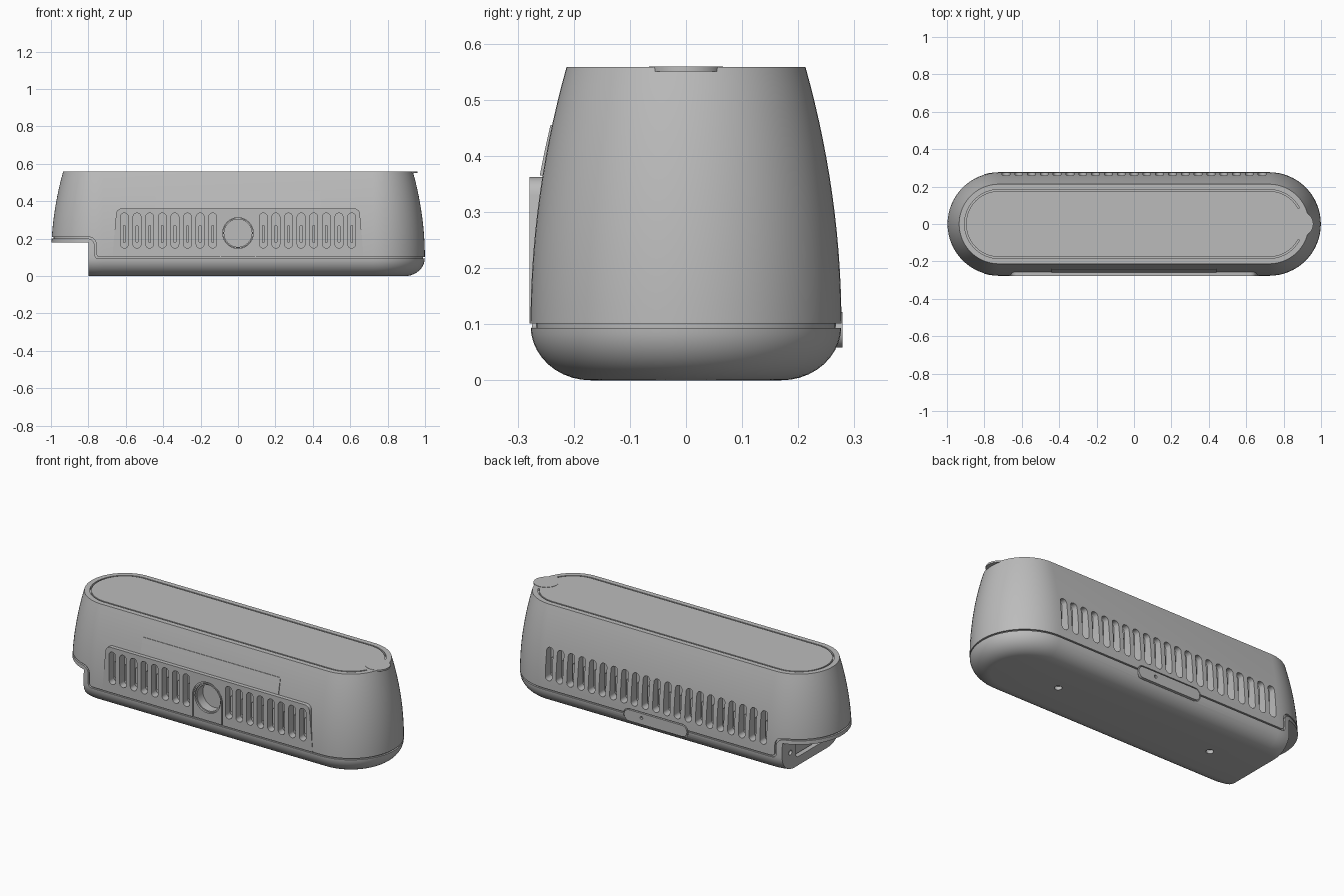
import bpy, bmesh, math
from mathutils import Vector

if "Cube" in bpy.data.objects:
    bpy.data.objects.remove(bpy.data.objects["Cube"])

CX, TOP = 0.722, 0.558          # end-cap centre and total height

grey = bpy.data.materials.new("mid_grey")
grey.diffuse_color = (0.5, 0.5, 0.5, 1)
grey.use_nodes = True
grey.node_tree.nodes["Principled BSDF"].inputs["Base Color"].default_value = grey.diffuse_color


def finish(name, bm):
    bmesh.ops.recalc_face_normals(bm, faces=bm.faces)
    me = bpy.data.meshes.new(name)
    bm.to_mesh(me)
    bm.free()
    ob = bpy.data.objects.new(name, me)
    bpy.context.collection.objects.link(ob)
    me.materials.append(grey)
    return ob


def prism(bm, pts, axis, a, b):
    """Extrude a 2D outline along x, y or z from a to b."""
    def put(p, t):
        return {"x": (t, p[0], p[1]), "y": (p[0], t, p[1]), "z": (p[0], p[1], t)}[axis]
    lo = [bm.verts.new(put(p, a)) for p in pts]
    hi = [bm.verts.new(put(p, b)) for p in pts]
    n = len(pts)
    bm.faces.new(lo)
    bm.faces.new(hi[::-1])
    for i in range(n):
        bm.faces.new((lo[i], hi[i], hi[(i + 1) % n], lo[(i + 1) % n]))


def solid(name, pts, axis, a, b):
    bm = bmesh.new()
    prism(bm, pts, axis, a, b)
    return finish(name, bm)


def arc(cx, cy, r, a0, a1, n):
    return [(cx + r * math.cos(math.radians(a0 + (a1 - a0) * i / n)),
             cy + r * math.sin(math.radians(a0 + (a1 - a0) * i / n))) for i in range(n + 1)]


def circle(cx, cy, r, n=32):
    return arc(cx, cy, r, 0, 360, n)[:-1]


def rounded(x0, x1, y0, y1, r, n=6):
    return (arc(x1 - r, y1 - r, r, 0, 90, n) + arc(x0 + r, y1 - r, r, 90, 180, n)
            + arc(x0 + r, y0 + r, r, 180, 270, n) + arc(x1 - r, y0 + r, r, 270, 360, n))


def stadium(r, n=32):
    return arc(CX, 0, r, -90, 90, n) + arc(-CX, 0, r, 90, 270, n)


def wall(z):
    """Half depth of the upper shell at a height."""
    return 0.277 - 0.064 * max(0, (z - 0.1) / 0.458) ** 2


def hull(name, inset=0.0):
    """Full pill-shaped body lofted from stadium sections."""
    prof = [(0.17 + 0.107 * math.sin(t), 0.097 * (1 - math.cos(t)))
            for t in [math.pi / 2 * i / 10 for i in range(11)]]
    prof += [(wall(z), z) for z in [0.097 + (TOP - 0.097) * i / 14 for i in range(1, 15)]]
    bm = bmesh.new()
    rings = [[bm.verts.new((x, y, z)) for x, y in stadium(r - inset)] for r, z in prof]
    for a, b in zip(rings, rings[1:]):
        for i in range(len(a)):
            j = (i + 1) % len(a)
            bm.faces.new((a[i], a[j], b[j], b[i]))
    bm.faces.new(rings[0])
    bm.faces.new(rings[-1])
    return finish(name, bm)


def boolean(ob, cutter, op="DIFFERENCE"):
    mod = ob.modifiers.new("cut", "BOOLEAN")
    mod.operation, mod.solver, mod.object = op, "EXACT", cutter
    bpy.context.view_layer.objects.active = ob
    bpy.ops.object.modifier_apply(modifier=mod.name)
    bpy.data.objects.remove(cutter)


# seam line between base and shell, stepping up around the end notch
def seam(d):
    return [(1.2, 0.097 + d)] + arc(-0.742 + d, 0.117 + d, 0.02, 270, 180, 4) + \
        arc(-0.802 + d, 0.165 + d, 0.04, 0, 90, 8) + [(-1.2, 0.205 + d)]


# upper shell
shell = hull("upper_shell")
boolean(shell, solid("c", seam(0.004) + [(-1.2, 0.7), (1.2, 0.7)], "y", -0.5, 0.5), "INTERSECT")

# lower base with the notch at its left end
base = hull("lower_base")
boolean(base, solid("c", seam(-0.004) + [(-1.2, 0.18), (-0.8, 0.18), (-0.8, -0.1), (1.2, -0.1)],
                    "y", -0.5, 0.5), "INTERSECT")

# core closing the bottom of the seam groove
core = hull("seam_core", 0.01)
boolean(core, solid("c", [(1.2, 0.06), (-0.785, 0.06), (-0.785, 0.19), (-1.2, 0.19), (-1.2, 0.225),
                          (-0.74, 0.225), (-0.72, 0.135), (1.2, 0.135)], "y", -0.5, 0.5), "INTERSECT")

# upright front panel merged into the shell
panel = [(-0.672, 0.101), (0.672, 0.101)] + arc(0.62, 0.33, 0.032, 0, 90, 6) \
    + arc(-0.62, 0.33, 0.032, 90, 180, 6)
boolean(shell, solid("c", panel, "y", -0.2785, -0.2), "UNION")

# vent slots, front and back
bm = bmesh.new()
for i in range(8):
    for s in (-1, 1):
        x = s * (0.135 + 0.0675 * i)
        prism(bm, rounded(x - 0.021, x + 0.021, 0.15, 0.337, 0.0205), "y", -0.32, -0.235)
for i in range(21):
    x = (i - 10) * 0.0685
    prism(bm, rounded(x - 0.021, x + 0.021, 0.15, 0.337, 0.0205), "y", 0.225, 0.32)
boolean(shell, finish("c", bm))

# slim ribs inside the vents
bm = bmesh.new()
for i in range(8):
    for s in (-1, 1):
        x = s * (0.135 + 0.0675 * i)
        prism(bm, rounded(x - 0.008, x + 0.008, 0.18, 0.27, 0.004, 2), "y", -0.25, -0.23)
for i in range(21):
    x = (i - 10) * 0.0685
    prism(bm, rounded(x - 0.008, x + 0.008, 0.18, 0.27, 0.004, 2), "y", 0.22, 0.24)
finish("vent_ribs", bm)

# arched lens housing: shallow recess, round bore and ring
arch = [(-0.096, 0.09), (0.096, 0.09)] + arc(0, 0.228, 0.096, 0, 180, 24)
boolean(shell, solid("c", arch, "y", -0.32, -0.272))
inner = [(-0.09, 0.103), (0.09, 0.103)] + arc(0, 0.228, 0.09, 0, 180, 24)
housing = solid("lens_housing", inner, "y", -0.278, -0.262)
boolean(housing, solid("c", circle(0, 0.23, 0.082, 40), "y", -0.32, -0.2))
boolean(shell, solid("c", circle(0, 0.23, 0.082, 40), "y", -0.32, -0.21))
ring = solid("lens_ring", circle(0, 0.23, 0.081, 40), "y", -0.268, -0.205)
boolean(ring, solid("c", circle(0, 0.23, 0.074, 40), "y", -0.32, -0.215))

# thin label plate above the front panel
bm = bmesh.new()
prism(bm, [(-wall(0.365) - 0.005, 0.365), (-wall(0.41) - 0.004, 0.41), (-wall(0.455) - 0.003, 0.455),
           (-wall(0.455) + 0.004, 0.455), (-wall(0.365) + 0.004, 0.365)], "x", -0.44, 0.44)
finish("label_plate", bm)

# lid outline groove, open at the finger tab
groove = arc(CX, 0, 0.184, 28, 90, 12) + arc(-CX, 0, 0.184, 90, 270, 32) + arc(CX, 0, 0.184, 270, 332, 12) \
    + arc(CX, 0, 0.176, 332, 270, 12) + arc(-CX, 0, 0.176, 270, 90, 32) + arc(CX, 0, 0.176, 90, 28, 12)
boolean(shell, solid("c", groove, "z", 0.545, 0.6))
solid("finger_tab", circle(0.893, 0, 0.066, 32), "z", 0.55, 0.5595)

# rear latch straddling the seam, with a small pin hole
latch = solid("rear_latch", rounded(-0.2, 0.2, 0.058, 0.122, 0.03), "y", 0.25, 0.2785)
boolean(latch, solid("c", circle(0.09, 0.095, 0.009, 16), "y", 0.265, 0.3))
gap = rounded(-0.206, 0.206, 0.052, 0.128, 0.036)
for part in (base, shell):
    boolean(part, solid("c", gap, "y", 0.262, 0.32))

# screw holes underneath, and pocket and hole in the notch face
bm = bmesh.new()
for x in (-0.5, 0.5):
    prism(bm, circle(x, 0, 0.02, 24), "z", -0.05, 0.02)
prism(bm, rounded(-0.14, 0.14, 0.05, 0.15, 0.02, 4), "x", -0.9, -0.77)
for y in (-0.19, 0.19):
    prism(bm, circle(y, 0.1, 0.014, 16), "x", -0.9, -0.775)
boolean(base, finish("c", bm))

# smooth shading with crisp edges
for ob in bpy.context.scene.objects:
    ob.select_set(True)
    bpy.context.view_layer.objects.active = ob
bpy.ops.object.shade_smooth_by_angle(angle=math.radians(30))
